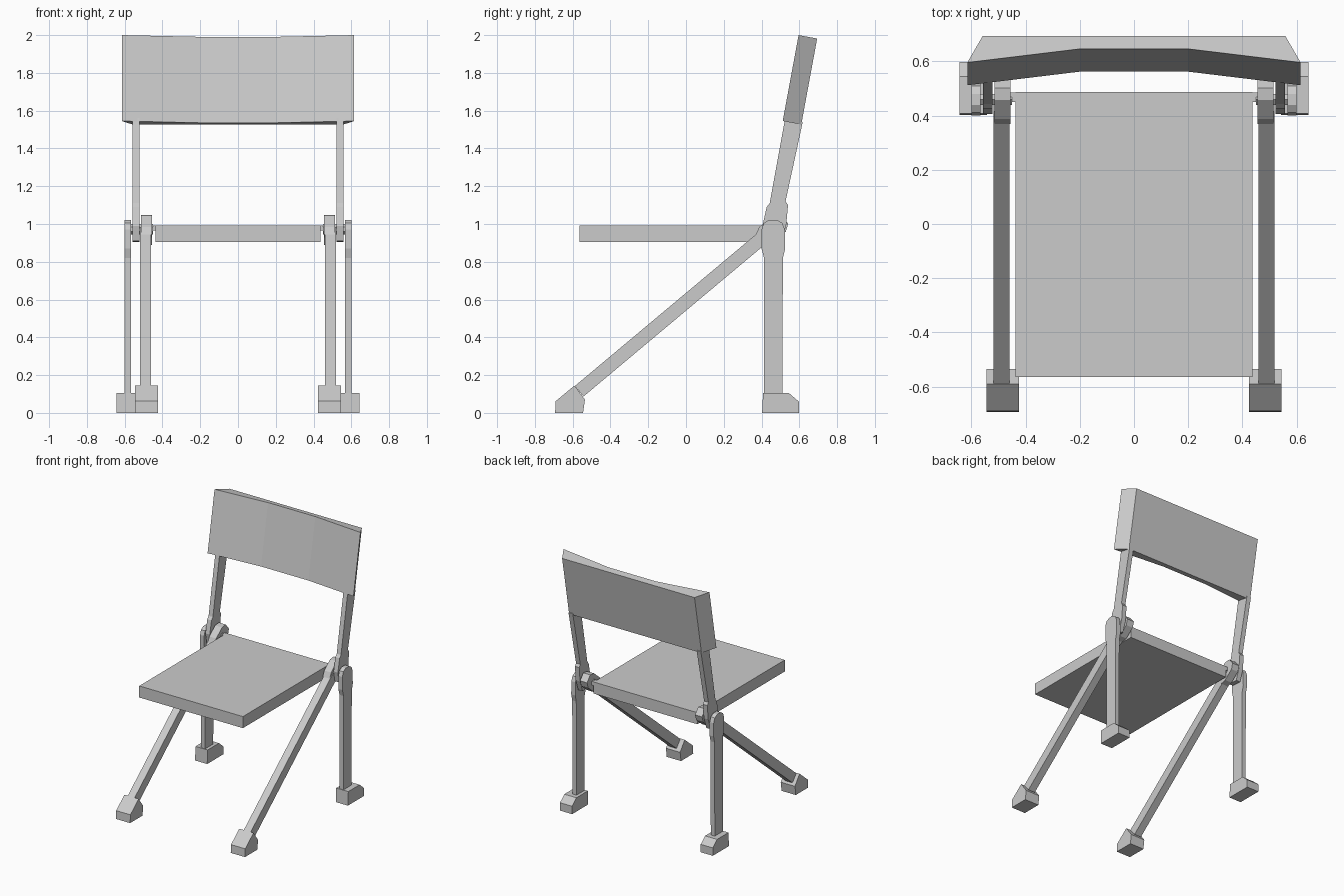
import bpy, bmesh
from mathutils import Vector

if "Cube" in bpy.data.objects:
    bpy.data.objects.remove(bpy.data.objects["Cube"])


def make_object(name, near, far, mirror=False):
    """Closed prism between two matching outlines."""
    bm = bmesh.new()
    a = [bm.verts.new(p) for p in near]
    b = [bm.verts.new(p) for p in far]
    bm.faces.new(a)
    bm.faces.new(b[::-1])
    n = len(a)
    for i in range(n):
        j = (i + 1) % n
        bm.faces.new((a[j], a[i], b[i], b[j]))
    bmesh.ops.recalc_face_normals(bm, faces=bm.faces)
    me = bpy.data.meshes.new(name)
    bm.to_mesh(me)
    bm.free()
    ob = bpy.data.objects.new(name, me)
    bpy.context.collection.objects.link(ob)
    if mirror:
        ob.modifiers.new("mirror", 'MIRROR').use_axis[0] = True
    return ob


def side_part(name, profile, x0, x1, mirror=True):
    """Extrude a (y, z) profile along x."""
    return make_object(name, [(x0, y, z) for y, z in profile],
                       [(x1, y, z) for y, z in profile], mirror)


# Seat slab
side_part("seat", [(-0.565, 0.905), (0.487, 0.905), (0.487, 0.993), (-0.565, 0.993)],
          -0.437, 0.437, mirror=False)

# Hinge tabs and axles joining seat, legs and posts
side_part("seat_hinge_tab", [(0.45, 0.965), (0.485, 0.965), (0.485, 0.993), (0.45, 0.993)],
          0.43, 0.458)
side_part("hinge_axle", [(0.44, 0.96), (0.46, 0.945), (0.48, 0.96),
                         (0.48, 0.985), (0.46, 1.0), (0.44, 0.985)], 0.45, 0.575)

# Slanted front legs with a wider knuckle at the top
pivot = Vector((0.462, 0.975))
along = (pivot - Vector((-0.565, 0.115))).normalized()
across = Vector((-along.y, along.x))


def on_leg(s, w):
    return tuple(pivot + along * s + across * w)


L = -1.34
side_part("front_leg", [on_leg(L, -0.036), on_leg(-0.03, -0.036),
                        on_leg(-0.03, 0.036), on_leg(L, 0.036)], 0.46, 0.518)
side_part("front_leg_knuckle", [on_leg(-0.09, -0.036), on_leg(-0.05, -0.055),
                                on_leg(0.04, -0.055), on_leg(0.078, -0.03),
                                on_leg(0.078, 0.03), on_leg(0.04, 0.055),
                                on_leg(-0.05, 0.055), on_leg(-0.09, 0.036)], 0.455, 0.514)

# Upright rear legs with rounded heads
side_part("rear_leg", [(0.413, 0.09), (0.51, 0.09), (0.513, 0.82), (0.525, 0.87),
                       (0.523, 0.97), (0.51, 1.005), (0.48, 1.022), (0.44, 1.022),
                       (0.412, 1.005), (0.40, 0.97), (0.40, 0.87), (0.413, 0.82)],
          0.566, 0.6)

# Backrest posts
side_part("back_post", [(0.42, 0.91), (0.50, 0.905), (0.53, 0.99), (0.54, 1.10),
                        (0.527, 1.12), (0.618, 1.54), (0.525, 1.56), (0.443, 1.11),
                        (0.427, 1.09), (0.405, 0.99)], 0.522, 0.558)

# Wedge feet
side_part("rear_foot", [(0.403, 0), (0.597, 0), (0.597, 0.06), (0.545, 0.105),
                        (0.408, 0.105)], 0.542, 0.644)
side_part("front_foot", [(-0.693, 0), (-0.545, 0), (-0.535, 0.07), (-0.59, 0.145),
                         (-0.69, 0.062)], 0.424, 0.544)

# Backrest: plan outline (x, depth) extruded along a leaning axis
lean = Vector((0, 0.084, 0.455))
normal = Vector((0, lean.z, -lean.y)).normalized()
plan = [(-0.615, 0), (-0.2, 0.051), (0.2, 0.051), (0.615, 0),
        (0.558, 0.1), (-0.558, 0.1)]
base = Vector((0, 0.512, 1.545))
bottom = [base + normal * d + Vector((x, 0, 0)) for x, d in plan]
make_object("backrest", bottom, [p + lean for p in bottom])
